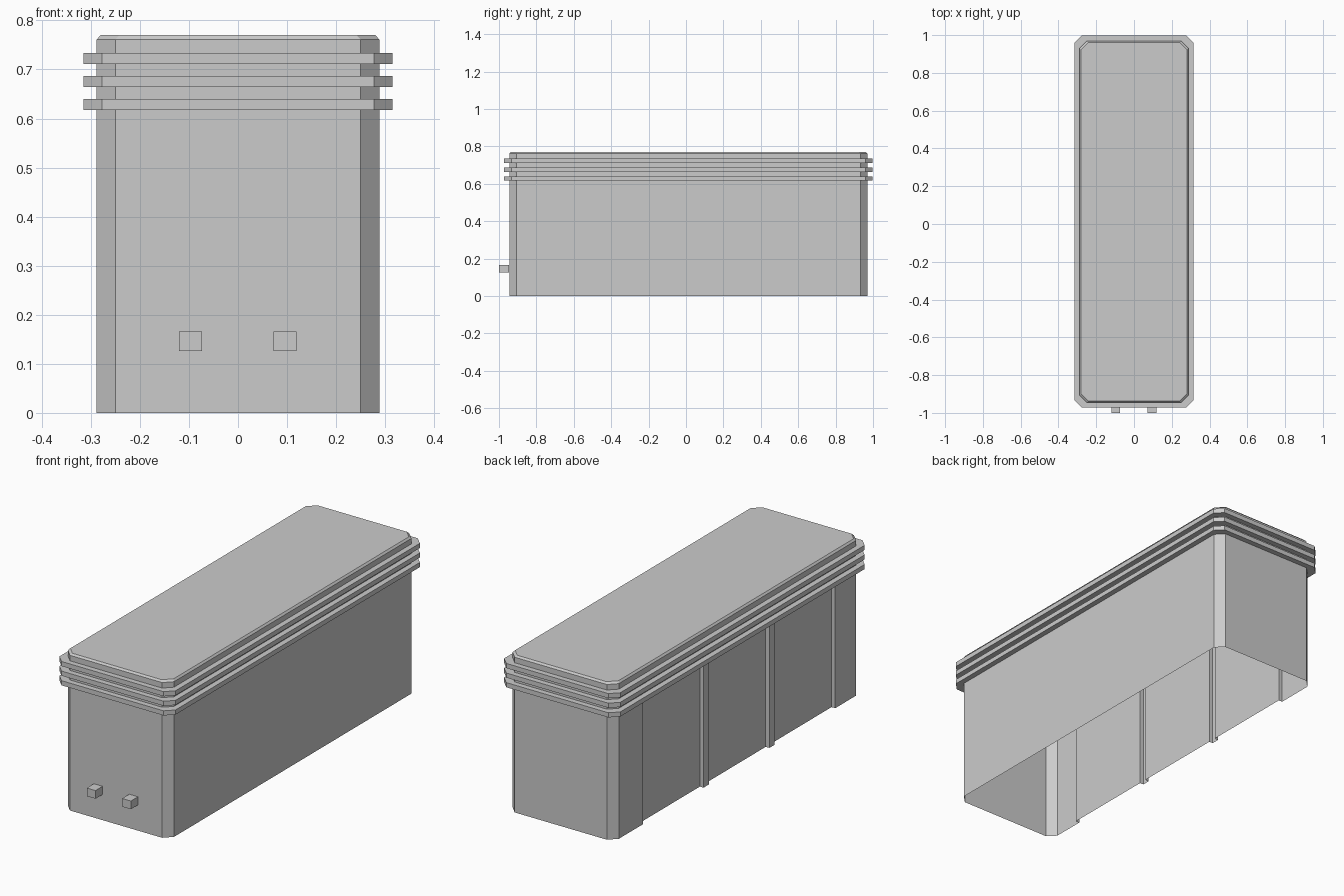
import bpy, bmesh

if "Cube" in bpy.data.objects:
    bpy.data.objects.remove(bpy.data.objects["Cube"])

HALF_X, HALF_Y, MID_Y, CHAMFER = 0.288, 0.9575, 0.0125, 0.038
RECESS = 0.02


def outline(grow, z, recess):
    """Chamfered rectangle; left wall carries three recessed panels."""
    x, c = HALF_X + grow, CHAMFER
    y0, y1 = MID_Y - HALF_Y - grow, MID_Y + HALF_Y + grow
    pts = [(-x + c, y0), (x - c, y0), (x, y0 + c), (x, y1 - c),
           (x - c, y1), (-x + c, y1), (-x, y1 - c)]
    for top, bottom in ((0.745, 0.275), (0.235, -0.235), (-0.275, -0.745)):
        pts += [(-x, top), (-x + recess, top), (-x + recess, bottom), (-x, bottom)]
    pts.append((-x, y0 + c))
    return [(px, py, z) for px, py in pts]


def add_object(name, bm):
    mesh = bpy.data.meshes.new(name)
    bm.to_mesh(mesh)
    bm.free()
    obj = bpy.data.objects.new(name, mesh)
    bpy.context.collection.objects.link(obj)
    return obj


# Levels of the shell: open base, three collar rings, bevelled lid
levels = [(0, 0, RECESS), (0, 0.617, RECESS)]
for i in range(3):
    z = 0.617 + i * 0.047
    if i:
        levels.append((0, z, 0))
    levels += [(0.027, z, 0), (0.027, z + 0.023, 0), (0, z + 0.023, 0)]
levels += [(0, 0.761, 0), (-0.008, 0.77, 0)]

# Casing lofted through the levels
bm = bmesh.new()
loops = [[bm.verts.new(p) for p in outline(*lv)] for lv in levels]
for low, high in zip(loops, loops[1:]):
    n = len(low)
    for i in range(n):
        j = (i + 1) % n
        bm.faces.new((low[i], low[j], high[j], high[i]))
bm.faces.new(loops[-1])
bmesh.ops.remove_doubles(bm, verts=bm.verts, dist=1e-5)
bmesh.ops.dissolve_limit(bm, angle_limit=0.01, verts=bm.verts, edges=bm.edges)
add_object("ribbed_casing", bm)

# Pair of small pegs on the front
for side, x in (("left", -0.0965), ("right", 0.0955)):
    bm = bmesh.new()
    bmesh.ops.create_cube(bm, size=1)
    bmesh.ops.scale(bm, vec=(0.047, 0.055, 0.04), verts=bm.verts)
    bmesh.ops.translate(bm, vec=(x, -0.9725, 0.146), verts=bm.verts)
    add_object("front_peg_" + side, bm)
